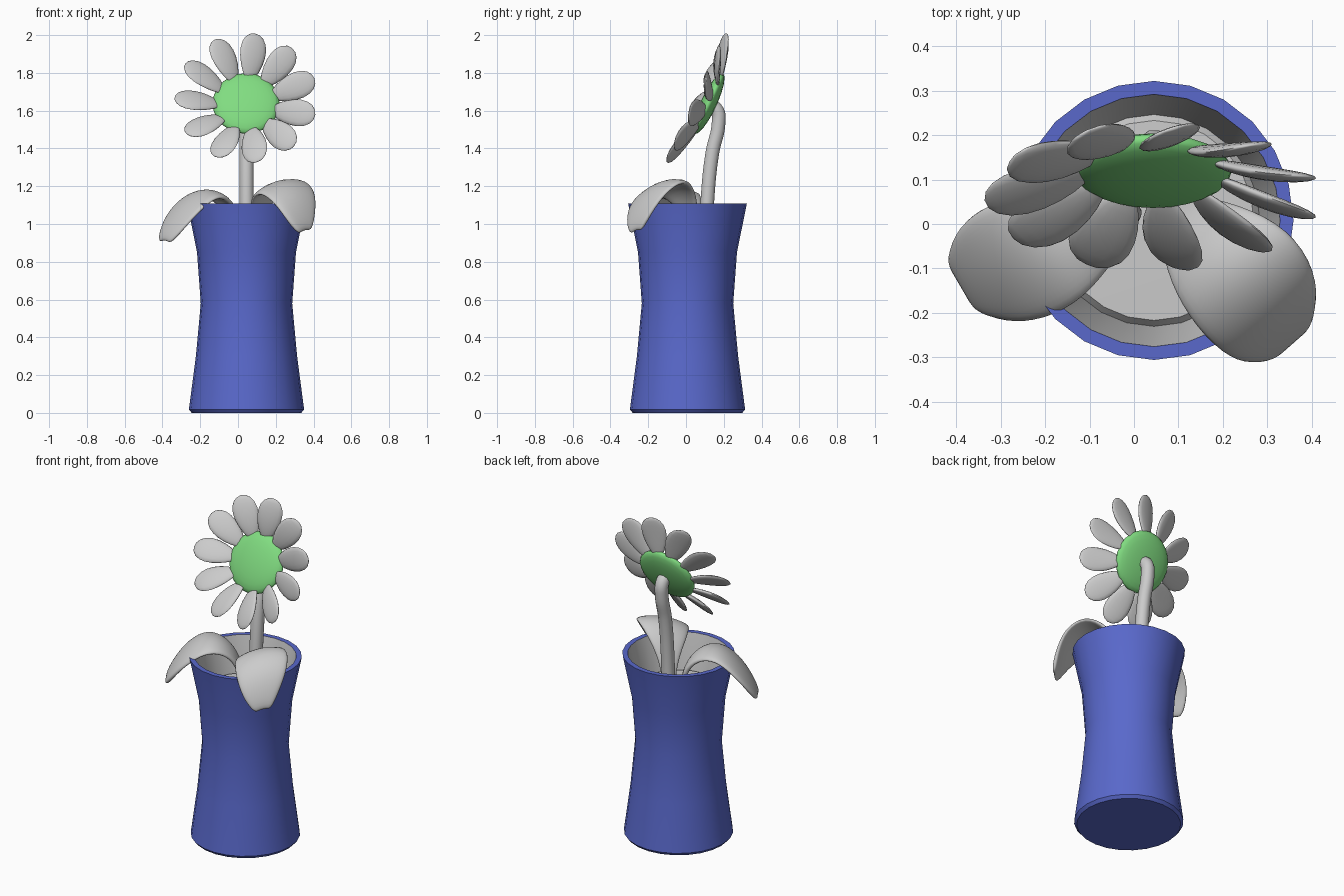
import bpy, bmesh, math
from mathutils import Vector, Matrix

if "Cube" in bpy.data.objects:
    bpy.data.objects.remove(bpy.data.objects["Cube"])

CX, CY = 0.045, 0.008


def material(name, color):
    m = bpy.data.materials.new(name)
    m.diffuse_color = color
    m.use_nodes = True
    m.node_tree.nodes["Principled BSDF"].inputs["Base Color"].default_value = m.diffuse_color
    return m


BLUE = material("blue_glaze", (0.10, 0.14, 0.60, 1))
GREEN = material("green_centre", (0.22, 0.72, 0.22, 1))


def finish(name, bm, mat=None, angle=40):
    bmesh.ops.recalc_face_normals(bm, faces=bm.faces)
    me = bpy.data.meshes.new(name)
    bm.to_mesh(me)
    bm.free()
    ob = bpy.data.objects.new(name, me)
    bpy.context.collection.objects.link(ob)
    if mat:
        me.materials.append(mat)
    bpy.ops.object.select_all(action='DESELECT')
    ob.select_set(True)
    bpy.context.view_layer.objects.active = ob
    bpy.ops.object.shade_smooth_by_angle(angle=math.radians(angle))
    return ob


def lathe(name, profile, mat=None, sides=24):
    bm = bmesh.new()
    vs = [bm.verts.new((r, 0, z)) for r, z in profile]
    es = [bm.edges.new(p) for p in zip(vs, vs[1:])]
    bmesh.ops.spin(bm, geom=vs + es, cent=(0, 0, 0), axis=(0, 0, 1),
                   angle=math.tau, steps=sides, use_duplicate=False)
    bmesh.ops.remove_doubles(bm, verts=bm.verts, dist=1e-4)
    bmesh.ops.translate(bm, verts=bm.verts, vec=(CX, CY, 0))
    return finish(name, bm, mat)


# Vase, its grey lining and the soil
lathe("vase", [(0, 0), (0.29, 0), (0.305, 0.018), (0.268, 0.3), (0.242, 0.58),
               (0.262, 0.85), (0.314, 1.108), (0.284, 1.108)], BLUE)
lathe("vase_lining", [(0.284, 1.108), (0.236, 0.87), (0.23, 0.8)])
lathe("soil", [(0.24, 0.88), (0.225, 0.9), (0, 0.905)])

# Flower stem
cu = bpy.data.curves.new("stem", 'CURVE')
cu.dimensions = '3D'
cu.bevel_depth = 0.038
cu.bevel_resolution = 3
cu.resolution_u = 6
cu.use_fill_caps = True
path = [(0.105, 0.88), (0.115, 1.15), (0.14, 1.38), (0.172, 1.53), (0.165, 1.6), (0.12, 1.635)]
sp = cu.splines.new('BEZIER')
sp.bezier_points.add(len(path) - 1)
for bp, (y, z) in zip(sp.bezier_points, path):
    bp.co = (CX, y, z)
    bp.handle_left_type = bp.handle_right_type = 'AUTO'
bpy.context.collection.objects.link(bpy.data.objects.new("stem", cu))

# Flower head frame: tilted back about 25 degrees
tilt = math.radians(25)
centre = Vector((0.043, 0.12, 1.638))
side = Vector((1, 0, 0))
up = Vector((0, math.sin(tilt), math.cos(tilt)))
front = side.cross(up)


def frame(x, y, z, origin):
    m = Matrix((x, y, z)).transposed().to_4x4()
    m.translation = origin
    return m


# Flower centre
bm = bmesh.new()
bmesh.ops.create_uvsphere(bm, u_segments=24, v_segments=12, radius=1)
bmesh.ops.scale(bm, verts=bm.verts, vec=(0.177, 0.177, 0.042))
bmesh.ops.transform(bm, verts=bm.verts, matrix=frame(side, up, front, centre))
finish("flower_centre", bm, GREEN, 80)

# Eleven twisted, forward-leaning petals
N = 11
lean, twist = math.radians(17), math.radians(20)
for i in range(N):
    a = math.radians(83) + i * math.tau / N
    radial = side * math.cos(a) + up * math.sin(a)
    tangent = up * math.cos(a) - side * math.sin(a)
    along = radial * math.cos(lean) + front * math.sin(lean)
    normal = along.cross(tangent)
    across = tangent * math.cos(twist) + normal * math.sin(twist)
    bm = bmesh.new()
    bmesh.ops.create_uvsphere(bm, u_segments=16, v_segments=10, radius=1)
    bmesh.ops.rotate(bm, verts=bm.verts, matrix=Matrix.Rotation(math.pi / 2, 3, 'Y'))
    for v in bm.verts:
        t = v.co.x
        v.co = Vector((0.128 * t, v.co.y * 0.069 * (1 + 0.28 * t), v.co.z * 0.016 + 0.008 * (1 - t * t)))
    origin = centre + radial * 0.15 + along * 0.112
    bmesh.ops.transform(bm, verts=bm.verts,
                        matrix=frame(along, across, along.cross(across), origin))
    finish(f"petal_{i + 1}", bm, None, 80)


# Drooping leaves: rows of (x, y, z, half width) along the midrib
def leaf(name, rows, across, roll):
    bm = bmesh.new()
    grid = []
    for x, y, z, w in rows:
        row = []
        for s in (-1, -0.5, 0, 0.5, 1):
            row.append(bm.verts.new((x + across[0] * w * s, y + across[1] * w * s,
                                     z + w * (roll * s - 0.22 * s * s + 0.08))))
        grid.append(row)
    for r0, r1 in zip(grid, grid[1:]):
        for j in range(4):
            bm.faces.new((r0[j], r0[j + 1], r1[j + 1], r1[j]))
    ob = finish(name, bm, None, 80)
    so = ob.modifiers.new("thickness", 'SOLIDIFY')
    so.thickness = 0.028
    so.offset = 0
    su = ob.modifiers.new("smooth", 'SUBSURF')
    su.levels = su.render_levels = 2


leaf("right_leaf", [(0.08, 0.05, 0.88, 0.03), (0.10, 0.03, 1.06, 0.05), (0.155, -0.03, 1.185, 0.115),
                    (0.235, -0.11, 1.225, 0.155), (0.305, -0.20, 1.16, 0.145),
                    (0.335, -0.25, 1.05, 0.10), (0.355, -0.265, 0.96, 0.045)],
     (0.75, 0.66), 0.22)
leaf("left_leaf", [(0.0, 0.05, 0.88, 0.03), (-0.02, 0.04, 1.05, 0.05), (-0.09, 0.0, 1.15, 0.095),
                   (-0.18, -0.05, 1.175, 0.14), (-0.275, -0.09, 1.10, 0.15),
                   (-0.345, -0.12, 1.0, 0.12), (-0.39, -0.14, 0.905, 0.06)],
     (-0.5, 0.86), 0.05)
